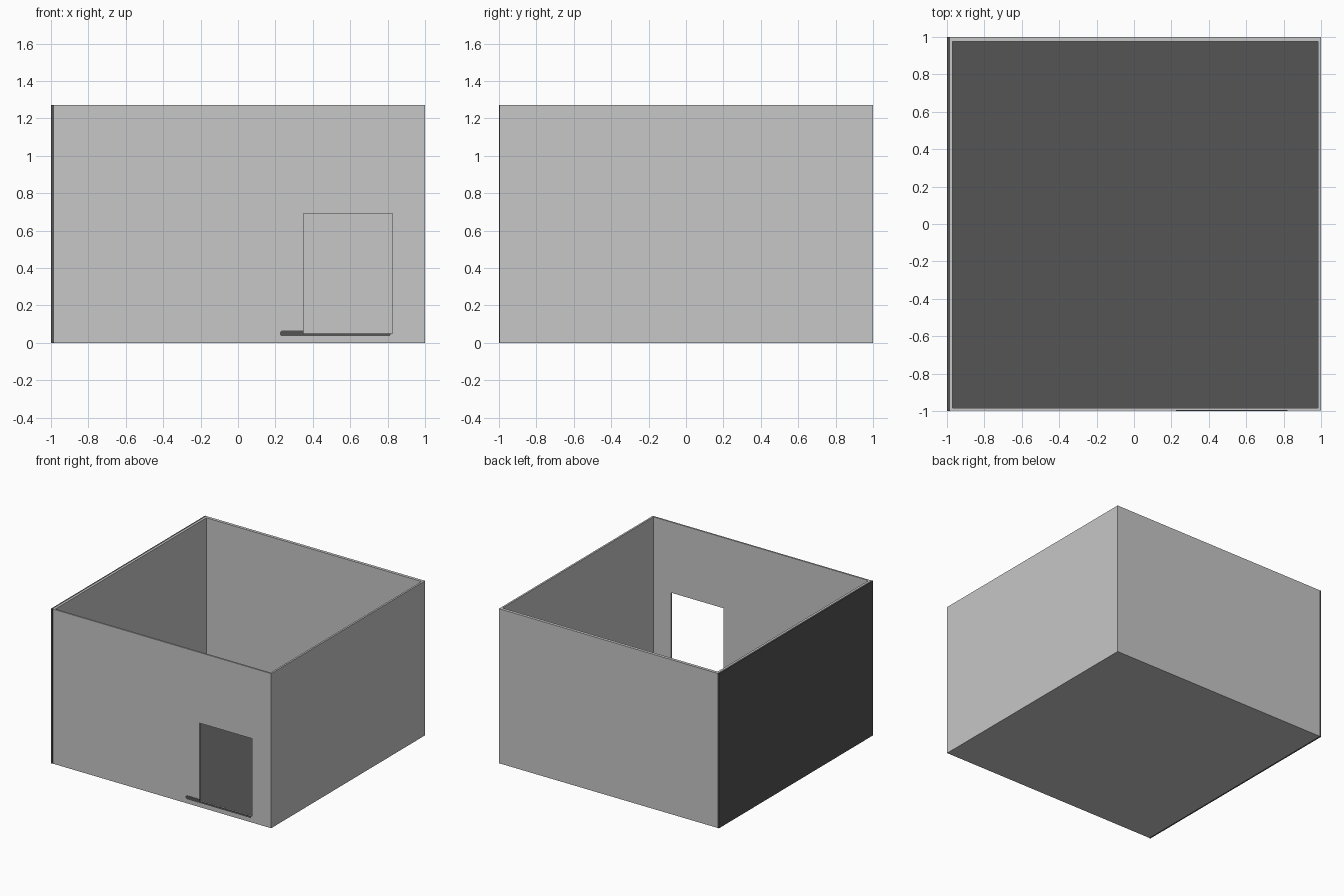
import bpy, bmesh

if "Cube" in bpy.data.objects:
    bpy.data.objects.remove(bpy.data.objects["Cube"])

H = 1.27  # wall height


def material(name, v):
    m = bpy.data.materials.new(name)
    m.diffuse_color = (v, v, v, 1)
    m.use_nodes = True
    m.node_tree.nodes["Principled BSDF"].inputs["Base Color"].default_value = m.diffuse_color
    return m


LIGHT = material("light grey", 0.57)
DARK = material("dark grey", 0.09)


def add_object(name, bm, mat):
    bmesh.ops.recalc_face_normals(bm, faces=bm.faces)
    me = bpy.data.meshes.new(name)
    bm.to_mesh(me)
    bm.free()
    me.materials.append(mat)
    ob = bpy.data.objects.new(name, me)
    bpy.context.collection.objects.link(ob)
    return ob


def box(name, x, y, z, mat):
    bm = bmesh.new()
    bmesh.ops.create_cube(bm, size=1)
    for v in bm.verts:
        v.co = [r[0] if c < 0 else r[1] for c, r in zip(v.co, (x, y, z))]
    return add_object(name, bm, mat)


def xz_plate(name, outline, y0, y1, mat):
    """Extrude an x-z outline from y0 to y1."""
    bm = bmesh.new()
    face = bm.faces.new([bm.verts.new((x, y0, z)) for x, z in outline])
    ext = bmesh.ops.extrude_face_region(bm, geom=[face])
    for v in ext["geom"]:
        if isinstance(v, bmesh.types.BMVert):
            v.co.y = y1
    return add_object(name, bm, mat)


# base slab with a dark floor covering laid on it
box("base_slab", (-0.985, 1), (-0.998, 1), (0, 0.02), LIGHT)
box("floor", (-0.97, 0.985), (-0.984, 0.975), (0.02, 0.03), DARK)

# side and back walls
box("right_wall", (0.985, 1), (-0.984, 0.975), (0.02, H), LIGHT)
box("back_wall", (-0.985, 1), (0.975, 1), (0.02, H), LIGHT)
box("left_wall_lining", (-0.985, -0.97), (-0.984, 0.975), (0.02, H), LIGHT)
box("left_wall_cladding", (-1, -0.985), (-1, 1), (0, H), DARK)

# front wall with a doorway
front = box("front_wall", (-0.985, 1), (-0.998, -0.984), (0.02, H), LIGHT)
cutter = box("doorway_cutter", (0.35, 0.825), (-1.1, -0.9), (0.05, 0.69), LIGHT)
cutter.hide_render = True
cutter.hide_viewport = True
cut = front.modifiers.new("doorway", "BOOLEAN")
cut.operation = "DIFFERENCE"
cut.solver = "EXACT"
cut.object = cutter

# threshold strip, lower where it passes under the doorway
xz_plate("threshold_strip",
         [(0.225, 0.042), (0.232, 0.035), (0.81, 0.035), (0.82, 0.05),
          (0.35, 0.05), (0.35, 0.065), (0.232, 0.065), (0.225, 0.058)],
         -1.0, -0.992, DARK)
